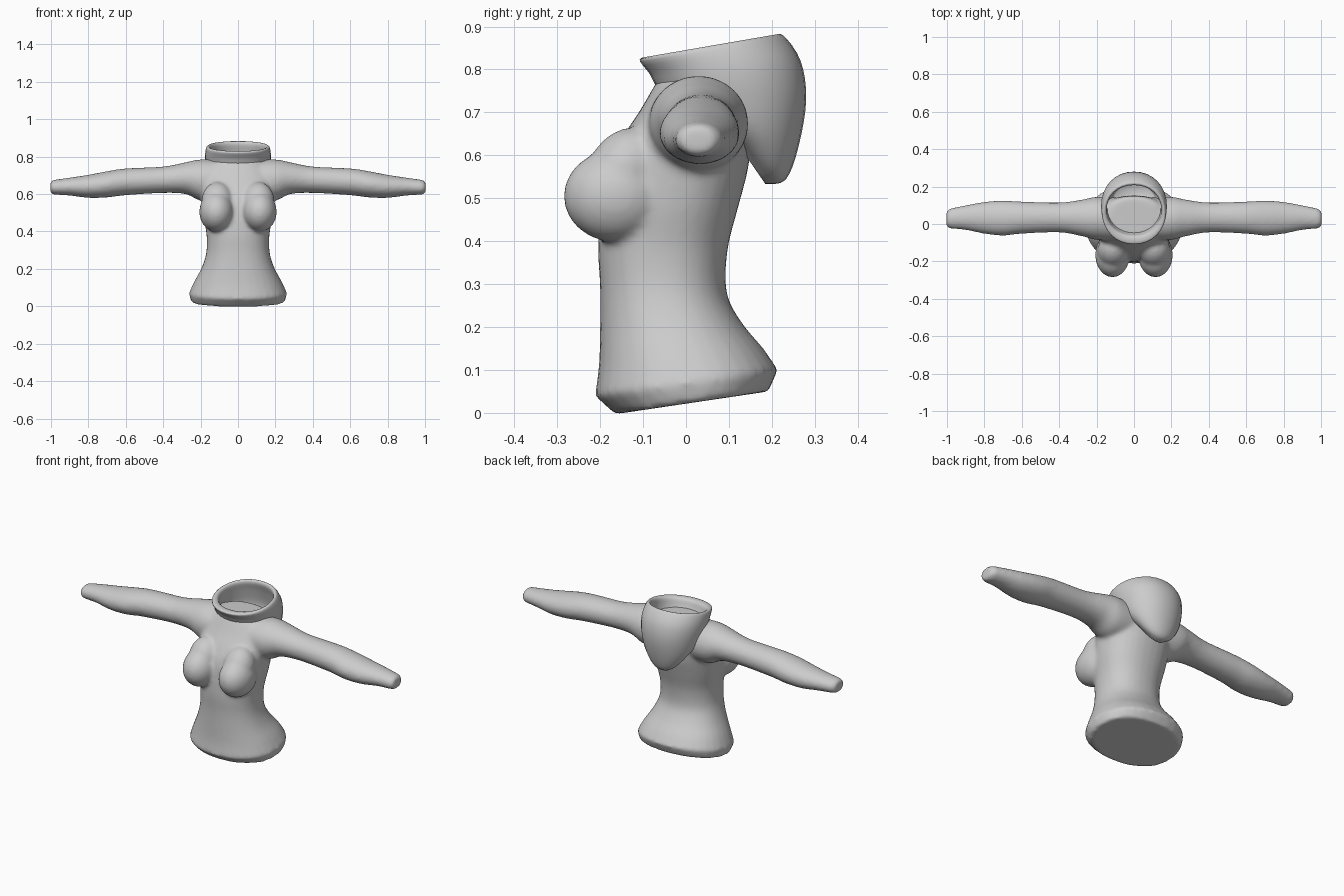
import bpy, bmesh, math
from mathutils import Vector, Matrix

if "Cube" in bpy.data.objects:
    bpy.data.objects.remove(bpy.data.objects["Cube"])

cloth = bpy.data.materials.new("light_grey_cloth")
cloth.diffuse_color = (0.6, 0.6, 0.6, 1)
cloth.use_nodes = True
cloth.node_tree.nodes["Principled BSDF"].inputs["Base Color"].default_value = cloth.diffuse_color
SIDES = 32


def refine(rows, steps=4):
    """Catmull-Rom interpolation between rows of section numbers."""
    out = []
    for i in range(len(rows) - 1):
        a, b, c, d = (rows[max(0, min(len(rows) - 1, i + k))] for k in (-1, 0, 1, 2))
        for s in range(steps):
            t = s / steps
            out.append([0.5 * (2 * q + (r - p) * t + (2 * p - 5 * q + 4 * r - u) * t * t
                        + (3 * q - p - 3 * r + u) * t ** 3) for p, q, r, u in zip(a, b, c, d)])
    return out + [rows[-1]]


def spow(v, e):
    return math.copysign(abs(v) ** e, v)


def level_ring(hw, yf, yb, zf, zb, e=0.9):
    """Tilted oval: half width, front/back y, front/back z."""
    pts = []
    for k in range(SIDES):
        a = 2 * math.pi * k / SIDES
        s = spow(math.sin(a), e)
        t = (s + 1) / 2
        pts.append(Vector((hw * spow(math.cos(a), e), yf + (yb - yf) * t, zf + (zb - zf) * t)))
    return pts


def sleeve_ring(x, y0, y1, z0, z1):
    return [Vector((x, (y0 + y1) / 2 + (y1 - y0) / 2 * math.cos(a),
                    (z0 + z1) / 2 + (z1 - z0) / 2 * math.sin(a)))
            for a in (2 * math.pi * k / SIDES for k in range(SIDES))]


def loft(bm, rings):
    loops = [[bm.verts.new(p) for p in r] for r in rings]
    for a, b in zip(loops, loops[1:]):
        for k in range(SIDES):
            j = (k + 1) % SIDES
            bm.faces.new((a[k], a[j], b[j], b[k]))
    bm.faces.new(loops[0])
    bm.faces.new(loops[-1])


def finish(bm, name):
    bmesh.ops.recalc_face_normals(bm, faces=bm.faces[:])
    me = bpy.data.meshes.new(name)
    bm.to_mesh(me)
    bm.free()
    ob = bpy.data.objects.new(name, me)
    bpy.context.collection.objects.link(ob)
    me.materials.append(cloth)
    for p in me.polygons:
        p.use_smooth = True
    return ob


# Sweater body: torso, bust and sleeves fused into one skin
bm = bmesh.new()
torso = [(0.262, -0.212, 0.214, 0.04, 0.10), (0.235, -0.203, 0.18, 0.11, 0.15),
         (0.195, -0.20, 0.13, 0.20, 0.21), (0.17, -0.20, 0.095, 0.29, 0.28),
         (0.168, -0.205, 0.097, 0.38, 0.38), (0.185, -0.20, 0.122, 0.48, 0.48),
         (0.195, -0.185, 0.145, 0.57, 0.57), (0.205, -0.15, 0.152, 0.64, 0.65),
         (0.20, -0.11, 0.152, 0.70, 0.72), (0.165, -0.075, 0.148, 0.76, 0.77),
         (0.12, -0.06, 0.14, 0.785, 0.785)]
loft(bm, [level_ring(0.25, -0.165, 0.192, -0.003, 0.05)] + [level_ring(*r) for r in refine(torso)])

sleeve = [(0.08, -0.09, 0.14, 0.56, 0.78), (0.20, -0.085, 0.145, 0.565, 0.785),
          (0.28, -0.065, 0.13, 0.60, 0.77), (0.40, -0.045, 0.115, 0.606, 0.747),
          (0.60, -0.052, 0.12, 0.594, 0.737), (0.70, -0.062, 0.125, 0.582, 0.722),
          (0.80, -0.052, 0.118, 0.58, 0.703), (0.90, -0.032, 0.10, 0.592, 0.688),
          (0.985, -0.025, 0.083, 0.597, 0.676)]
for side in (-1, 1):
    rings = [sleeve_ring(*r) for r in refine(sleeve)] + [sleeve_ring(1.003, -0.012, 0.066, 0.605, 0.667)]
    loft(bm, [[Vector((p.x * side, p.y, p.z)) for p in r] for r in rings])
    bmesh.ops.create_uvsphere(bm, u_segments=32, v_segments=20, radius=1, matrix=Matrix.Translation(
        (0.115 * side, -0.165, 0.505)) @ Matrix.Diagonal((0.092, 0.12, 0.107, 1)))
    # upper slope of the chest
    bmesh.ops.create_uvsphere(bm, u_segments=24, v_segments=16, radius=1, matrix=Matrix.Translation(
        (0.11 * side, -0.145, 0.56)) @ Matrix.Rotation(-0.5, 4, 'X') @ Matrix.Diagonal((0.085, 0.085, 0.11, 1)))
body = finish(bm, "sweater_body")
fuse = body.modifiers.new("fuse", 'REMESH')
fuse.mode = 'VOXEL'
fuse.voxel_size = 0.01
fuse.use_smooth_shade = True
soft = body.modifiers.new("soften", 'SMOOTH')
soft.factor = 0.5
soft.iterations = 7

# Lowered hood: outside from the bottom up, over the rim, then the inside pocket
hood = [(0.06, 0.07, 0.185, 0.70, 0.533), (0.105, 0.03, 0.232, 0.72, 0.543),
        (0.15, -0.03, 0.262, 0.735, 0.62), (0.17, -0.065, 0.28, 0.755, 0.73),
        (0.176, -0.085, 0.267, 0.79, 0.82), (0.168, -0.108, 0.226, 0.824, 0.88),
        (0.148, -0.068, 0.208, 0.826, 0.868), (0.145, -0.05, 0.225, 0.79, 0.81),
        (0.14, -0.03, 0.24, 0.76, 0.72), (0.11, 0.03, 0.21, 0.74, 0.62)]
bm = bmesh.new()
loft(bm, [level_ring(*r, 0.95) for r in refine(hood)])
finish(bm, "hood")
